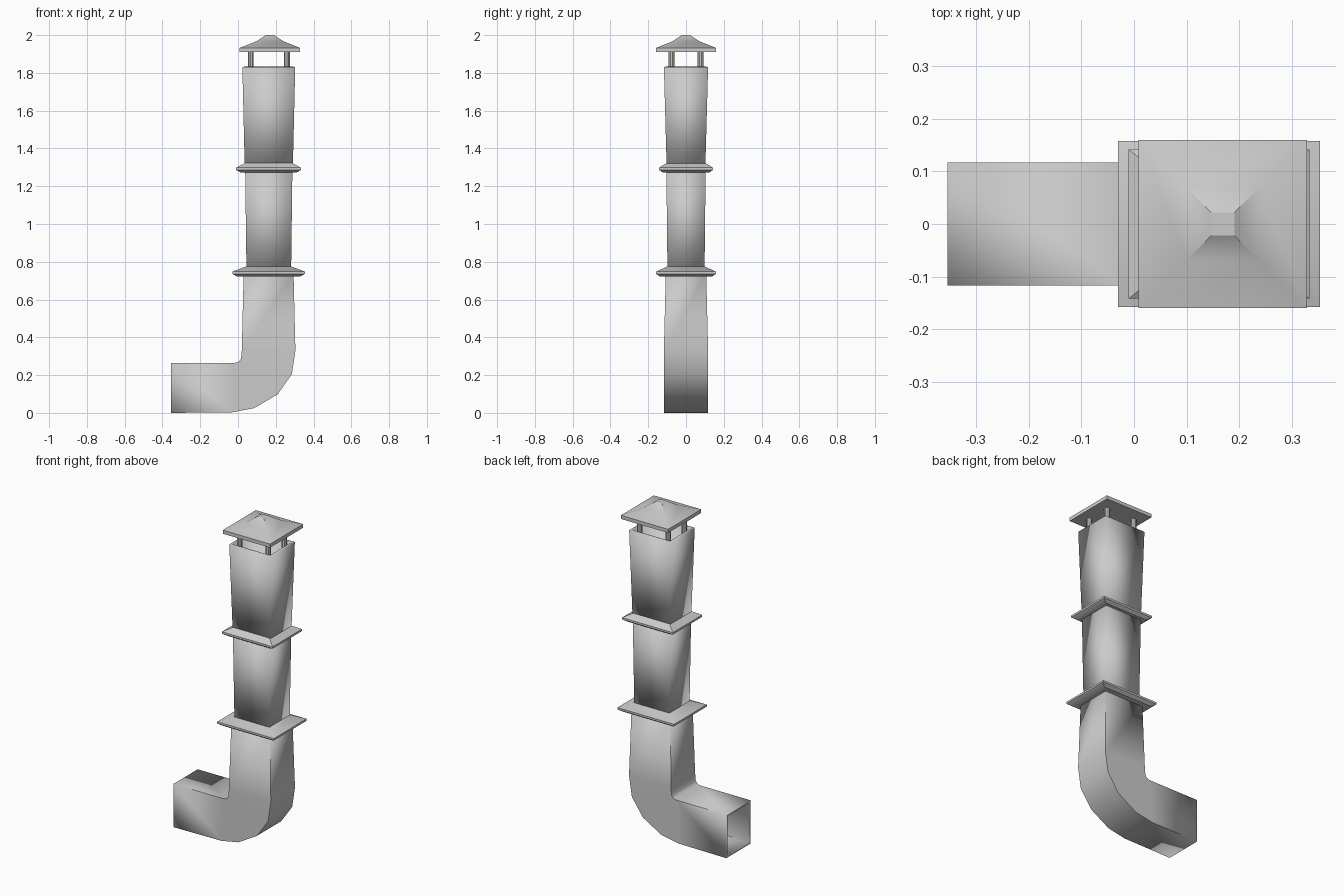
import bpy, bmesh, math

cube = bpy.data.objects.get("Cube")
if cube:
    bpy.data.objects.remove(cube, do_unlink=True)

# Single painted sheet-metal colour
metal = bpy.data.materials.new("grey sheet metal")
metal.use_nodes = True
GREY = (0.6, 0.6, 0.6, 1)
metal.diffuse_color = GREY
metal.node_tree.nodes["Principled BSDF"].inputs["Base Color"].default_value = GREY

CX = 0.163  # stack axis


def finish(name, bm):
    bmesh.ops.recalc_face_normals(bm, faces=bm.faces)
    mesh = bpy.data.meshes.new(name)
    bm.to_mesh(mesh)
    bm.free()
    obj = bpy.data.objects.new(name, mesh)
    bpy.context.collection.objects.link(obj)
    mesh.materials.append(metal)
    bpy.ops.object.select_all(action='DESELECT')
    obj.select_set(True)
    bpy.context.view_layer.objects.active = obj
    bpy.ops.object.shade_smooth_by_angle(angle=math.radians(32))
    return obj


def loft(name, rings, caps=False, wall=0):
    """Skin four-point rings; optionally close the ends or add wall thickness."""
    bm = bmesh.new()
    loops = [[bm.verts.new(p) for p in ring] for ring in rings]
    for a, b in zip(loops, loops[1:]):
        for i in range(4):
            j = (i + 1) % 4
            bm.faces.new((a[i], a[j], b[j], b[i]))
    if caps:
        bm.faces.new(loops[0][::-1])
        bm.faces.new(loops[-1])
    obj = finish(name, bm)
    if wall:
        mod = obj.modifiers.new("wall", 'SOLIDIFY')
        mod.thickness = wall
        mod.offset = -1
        mod.use_even_offset = True
    return obj


def rect(hx, hy, z, cx=CX):
    return [(cx - hx, -hy, z), (cx + hx, -hy, z), (cx + hx, hy, z), (cx - hx, hy, z)]


def section(outer, inner, hy):
    (xo, zo), (xi, zi) = outer, inner
    return [(xi, -hy, zi), (xo, -hy, zo), (xo, hy, zo), (xi, hy, zi)]


# Elbow duct: outer bend point, inner bend point, half width
bend = [
    ((-0.355, 0), (-0.355, 0.265), 0.117),
    ((-0.03, 0.003), (-0.02, 0.265), 0.117),
    ((0.085, 0.025), (-0.005, 0.267), 0.117),
    ((0.21, 0.098), (0.008, 0.274), 0.117),
    ((0.285, 0.205), (0.016, 0.287), 0.117),
    ((0.304, 0.33), (0.02, 0.33), 0.117),
    ((0.294, 0.74), (0.03, 0.74), 0.107),
]
loft("elbow_duct", [section(*s) for s in bend], wall=0.012)

# Flared upright ducts
loft("middle_duct", [rect(0.118, 0.098, 0.735), rect(0.125, 0.104, 1.29)], wall=0.012)
loft("upper_duct", [rect(0.127, 0.102, 1.285), rect(0.14, 0.117, 1.832)], wall=0.012)

# Flange collars over the joints
for name, z, hx, hy, cx in (("lower_collar", 0.722, 0.192, 0.158, 0.162),
                            ("upper_collar", 1.272, 0.172, 0.142, 0.162)):
    loft(name, [rect(0.12, 0.1, z, cx), rect(hx - 0.025, hy - 0.02, z, cx),
                rect(hx, hy, z + 0.014, cx), rect(hx, hy, z + 0.026, cx),
                rect(0.12, 0.1, z + 0.053, cx)])

# Posts holding the rain cap
for sx, side in ((-1, "right"), (1, "left")):
    for sy, end in ((-1, "front"), (1, "back")):
        bm = bmesh.new()
        bmesh.ops.create_cone(bm, cap_ends=True, segments=10, radius1=0.016,
                              radius2=0.016, depth=0.12)
        bmesh.ops.translate(bm, verts=bm.verts,
                            vec=(CX + sx * 0.096, sy * 0.077, 1.855))
        finish(f"{end}_{side}_post", bm)

# Rain cap with a concave pyramid roof
cap = ((0.16, 1.91), (0.16, 1.932), (0.07, 1.968), (0.022, 2.0))
loft("rain_cap", [rect(h, h, z, 0.169) for h, z in cap], caps=True)
